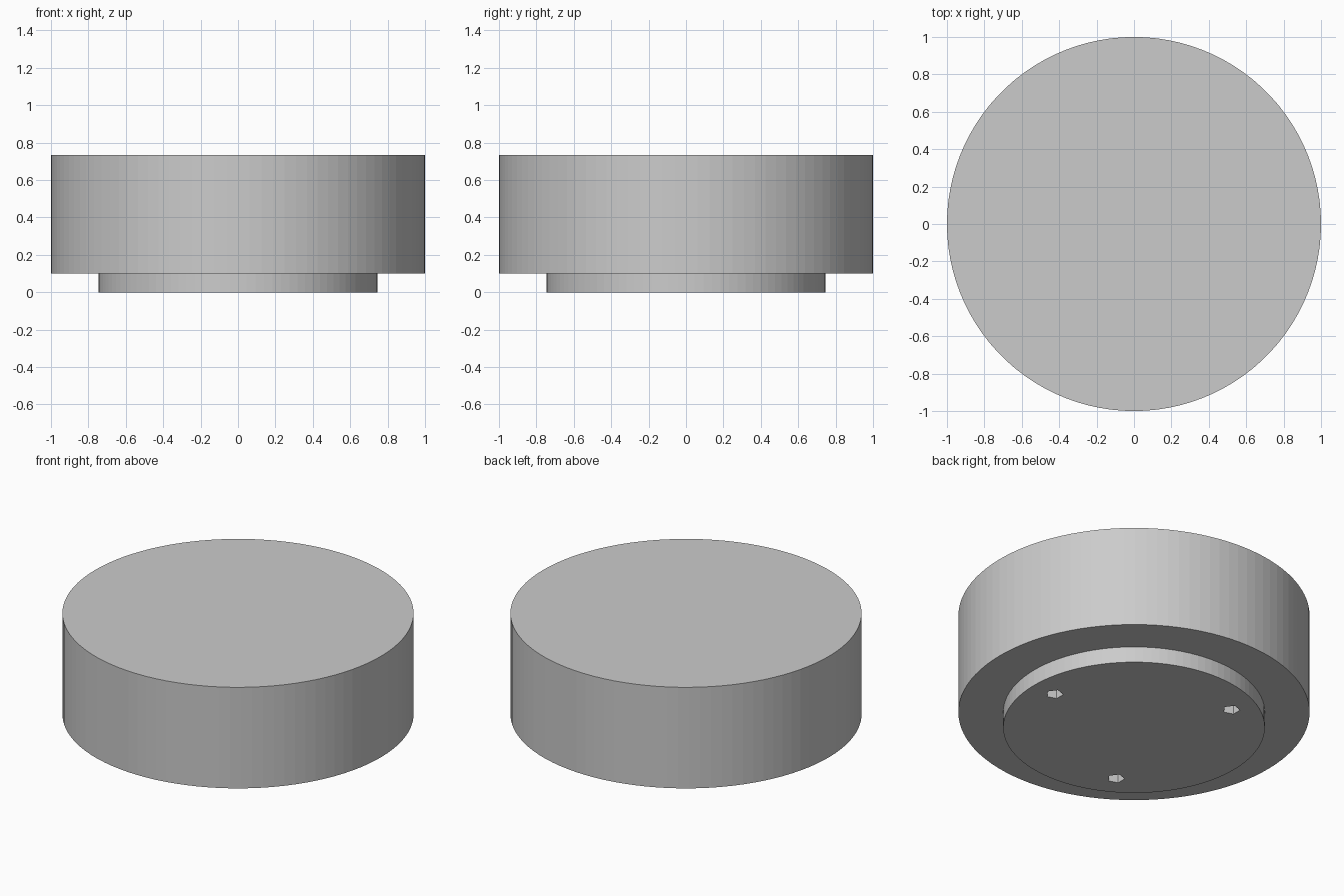
import bpy
from math import cos, sin, radians

if "Cube" in bpy.data.objects:
    bpy.data.objects.remove(bpy.data.objects["Cube"])

grey = bpy.data.materials.new("plain_grey")
grey.use_nodes = True
colour = (0.6, 0.6, 0.6, 1)
grey.diffuse_color = colour
grey.node_tree.nodes["Principled BSDF"].inputs["Base Color"].default_value = colour


def cylinder(name, radius, low, high, sides, x=0, y=0, turn=0):
    bpy.ops.mesh.primitive_cylinder_add(
        vertices=sides, radius=radius, depth=high - low,
        location=(x, y, (low + high) / 2), rotation=(0, 0, turn))
    part = bpy.context.object
    part.name = name
    part.data.materials.append(grey)
    return part


# Wide drum and the narrower foot below it
drum = cylinder("drum", 1, 0.1, 0.735, 100)
foot = cylinder("foot", 0.745, 0, 0.1, 100)

# Three five-sided screw holes sunk into the foot
for i in range(3):
    angle = radians(120 * i)
    hole = cylinder(f"screw_hole_cutter_{i + 1}", 0.05, -0.05, 0.0999, 5,
                    0.59 * cos(angle), 0.59 * sin(angle), radians(-90))
    hole.hide_render = True
    hole.hide_viewport = True
    cut = foot.modifiers.new(f"screw_hole_{i + 1}", "BOOLEAN")
    cut.operation = "DIFFERENCE"
    cut.solver = "EXACT"
    cut.object = hole
